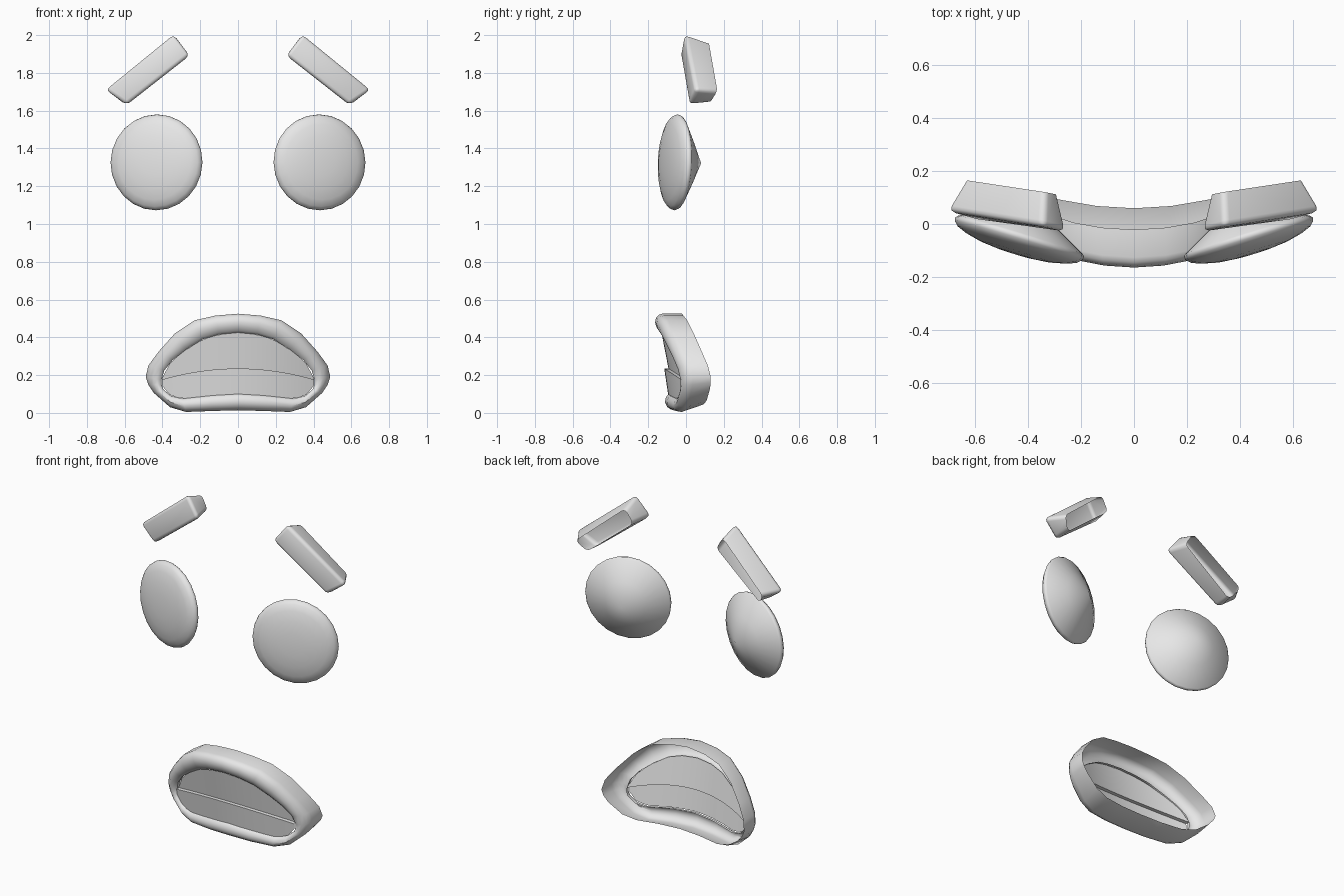
import bpy, bmesh, math
from mathutils import Matrix, Vector

if "Cube" in bpy.data.objects:
    bpy.data.objects.remove(bpy.data.objects["Cube"])

grey = bpy.data.materials.new("plain_grey")
grey.diffuse_color = (0.8, 0.8, 0.8, 1)
grey.use_nodes = True
grey.node_tree.nodes["Principled BSDF"].inputs["Base Color"].default_value = grey.diffuse_color


def finish(name, bm, front, angle=40):
    """Make an object from bm; 'front' flips open shells so they face -y."""
    bmesh.ops.remove_doubles(bm, verts=bm.verts, dist=1e-5)
    bmesh.ops.recalc_face_normals(bm, faces=bm.faces)
    bm.normal_update()
    if front and sum(f.normal.y * f.calc_area() for f in bm.faces) > 0:
        bmesh.ops.reverse_faces(bm, faces=bm.faces)
    me = bpy.data.meshes.new(name)
    bm.to_mesh(me)
    bm.free()
    me.materials.append(grey)
    ob = bpy.data.objects.new(name, me)
    bpy.context.collection.objects.link(ob)
    bpy.ops.object.select_all(action='DESELECT')
    ob.select_set(True)
    bpy.context.view_layer.objects.active = ob
    bpy.ops.object.shade_smooth_by_angle(angle=math.radians(angle))
    return ob


def skin(bm, rows, closed):
    """Bridge consecutive rows of points with quads."""
    vs = [[bm.verts.new(p) for p in r] for r in rows]
    n = len(rows[0])
    for a, b in zip(vs, vs[1:]):
        for i in range(n if closed else n - 1):
            j = (i + 1) % n
            bm.faces.new((a[i], a[j], b[j], b[i]))
    return vs


# Eyes: domed front, rounded rim, conical back, turned outwards
def eye(side, name):
    prof = [(0.07, -0.043), (0.14, -0.036), (0.2, -0.022), (0.235, -0.008),
            (0.251, 0.008), (0.254, 0.02), (0.247, 0.03), (0.13, 0.092)]
    seg = 24
    bm = bmesh.new()
    rows = [[(r * math.cos(2 * math.pi * i / seg), y, r * math.sin(2 * math.pi * i / seg))
             for i in range(seg)] for r, y in prof]
    vs = skin(bm, rows, True)
    for ring, y in ((vs[0], -0.045), (vs[-1], 0.157)):
        tip = bm.verts.new((0, y, 0))
        for i in range(seg):
            bm.faces.new((ring[i], ring[(i + 1) % seg], tip))
    m = (Matrix.Translation((side * 0.437, -0.07, 1.327))
         @ Matrix.Rotation(side * math.radians(17), 4, 'Z')
         @ Matrix.Rotation(math.radians(-2), 4, 'X'))
    bmesh.ops.transform(bm, matrix=m, verts=bm.verts)
    finish(name, bm, False, 60)


# Brows: tapered bars with bevelled fronts, open at the back
def brow(side, name):
    front = [(0.342, -0.01, 2.01), (0.25, -0.03, 1.893), (0.59, 0.015, 1.628), (0.712, 0.05, 1.71)]
    back = [(0.335, 0.12, 1.965), (0.285, 0.11, 1.885), (0.59, 0.125, 1.638), (0.64, 0.166, 1.705)]
    bm = bmesh.new()
    vs = skin(bm, [[(side * x, y, z) for x, y, z in r] for r in (front, back)], True)
    bm.faces.new(vs[0])
    edges = [e for e in bm.edges if not e.is_boundary]
    bmesh.ops.bevel(bm, geom=edges, offset=0.024, segments=3, profile=0.5, affect='EDGES')
    finish(name, bm, True, 40)


for s, tag in ((1, "left"), (-1, "right")):
    eye(s, tag + "_eye")
    brow(s, tag + "_brow")

# Mouth outlines, right half from top centre to bottom centre
outer = [(0, .525), (.12, .515), (.23, .49), (.335, .42), (.42, .325), (.475, .25), (.488, .19),
         (.475, .15), (.445, .105), (.36, .03), (.275, .005), (.14, .01), (0, .014)]
inner = [(0, .425), (.10, .415), (.185, .39), (.275, .335), (.345, .28), (.39, .225), (.405, .175),
         (.405, .15), (.395, .125), (.355, .09), (.295, .075), (.14, .092), (0, .10)]


def mirrored(half):
    return half + [(-x, z) for x, z in half[-2:0:-1]]


def front_y(x, z):
    return -0.095 - 0.125 * z + 0.5 * x * x


def back_y(x, z):
    return 0.068 - 0.17 * z + 0.4 * x * x


# Lips: outer wall, rounded front and inner edge, open at the back
out, inn = mirrored(outer), mirrored(inner)
rows = []
back_ring = []
for x, z in out:
    z += 0.04 * max(0, 1 - z / 0.2)
    back_ring.append((x, back_y(x, z), z))
rows.append(back_ring)
for t, d in ((0, .035), (.06, .016), (.2, 0), (.45, -.009), (.7, -.005), (.9, .006), (1, .018), (1, .036)):
    ring = []
    for (x, z), (u, w) in zip(out, inn):
        px, pz = x + (u - x) * t, z + (w - z) * t
        ring.append((px, front_y(px, pz) + d, pz))
    rows.append(ring)
bm = bmesh.new()
skin(bm, rows, True)
finish("lips", bm, True, 40)


def height_at(x, pts):
    """Interpolate z along an outline given as (x, z) points of rising x."""
    x = abs(x)
    for (a, p), (b, q) in zip(pts, pts[1:]):
        if x <= b:
            return p + (q - p) * (x - a) / (b - a)
    return pts[-1][1]


def wall_y(x, z):
    return -0.047 - 0.195 * z + 0.5 * x * x


def tongue_y(x, z):
    return -0.08 - 0.15 * z + 0.5 * x * x


def ledge_z(x):
    return 0.235 - 0.36 * x * x


xs = [-0.403 + 0.806 * i / 20 for i in range(21)]
top, low = inner[:7], inner[:6:-1]

# Mouth back wall, above the tongue
rows = []
for k in range(5):
    row = []
    for x in xs:
        a, b = ledge_z(x), max(height_at(x, top), ledge_z(x) + 0.004)
        z = a + (b - a) * k / 4
        row.append((x, wall_y(x, z), z))
    rows.append(row)
bm = bmesh.new()
skin(bm, rows, False)
finish("mouth_wall", bm, True)

# Tongue: narrow ledge on top, curved face below
rows = [[(x, wall_y(x, ledge_z(x)), ledge_z(x)) for x in xs]]
for k in range(4):
    row = []
    for x in xs:
        a, b = ledge_z(x), height_at(x, low)
        z = a + (b - a) * k / 3
        row.append((x, tongue_y(x, z), z))
    rows.append(row)
bm = bmesh.new()
skin(bm, rows, False)
finish("tongue", bm, True)
